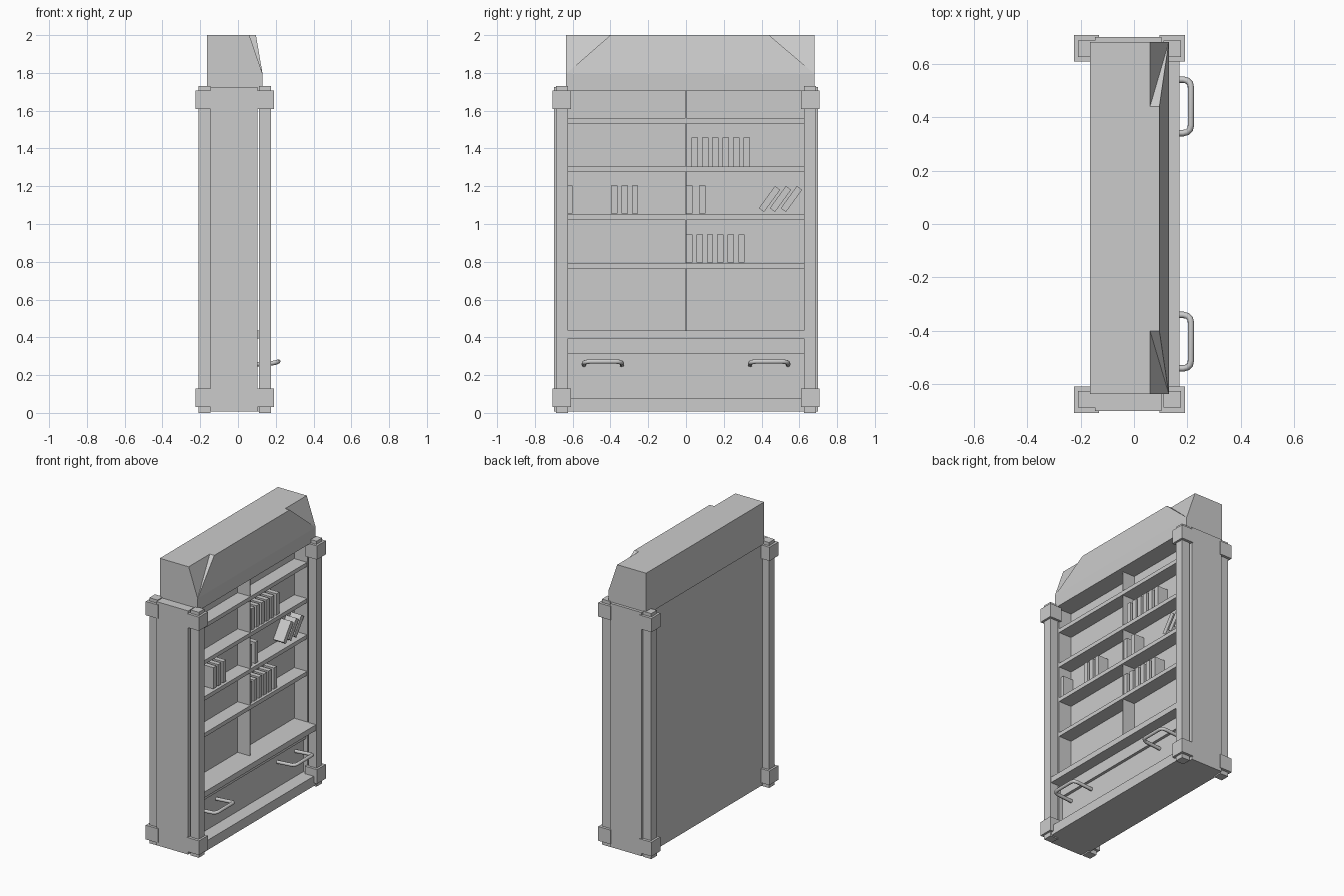
import bpy, bmesh, math

if "Cube" in bpy.data.objects:
    bpy.data.objects.remove(bpy.data.objects["Cube"])


def mesh_object(name, bm):
    bmesh.ops.recalc_face_normals(bm, faces=bm.faces)
    me = bpy.data.meshes.new(name)
    bm.to_mesh(me)
    bm.free()
    ob = bpy.data.objects.new(name, me)
    bpy.context.collection.objects.link(ob)
    return ob


def box(name, x, y, z, tilt=0.0):
    """Box from (min, max) ranges, tilted about its centre around x."""
    bm = bmesh.new()
    bmesh.ops.create_cube(bm, size=1)
    bmesh.ops.scale(bm, vec=(x[1] - x[0], y[1] - y[0], z[1] - z[0]), verts=bm.verts)
    ob = mesh_object(name, bm)
    ob.location = (sum(x) / 2, sum(y) / 2, sum(z) / 2)
    ob.rotation_euler.x = tilt
    return ob


# Corner posts with square blocks at foot and head
for sy, side in ((-1, "front"), (1, "rear")):
    def yr(a, b):
        return tuple(sorted((sy * a, sy * b)))
    for cx, face in ((-0.178, "left"), (0.143, "right")):
        tag = f"{side}_{face}"
        box(f"post_{tag}", (cx - 0.032, cx + 0.032), yr(0.625, 0.687), (0, 1.73))
        for zr, part in (((0.03, 0.13), "foot"), ((1.61, 1.707), "head")):
            box(f"{part}_block_{tag}", (cx - 0.047, cx + 0.047), yr(0.608, 0.706), zr)
    # Side panels
    box(f"side_panel_{side}", (-0.145, 0.102), yr(0.627, 0.7), (0.008, 1.725))

# Back, base, drawer and deep ledge
box("back_panel", (-0.16, 0.0), (-0.63, 0.63), (0.01, 1.705))
box("base_board", (-0.16, 0.165), (-0.63, 0.63), (0.008, 0.077))
box("drawer_front", (0.0, 0.07), (-0.627, 0.627), (0.077, 0.315))
box("drawer_rail", (0.0, 0.09), (-0.627, 0.627), (0.315, 0.395))
box("ledge", (0.0, 0.17), (-0.63, 0.63), (0.395, 0.435))

# Shelves and centre divider
for i, top in enumerate((0.792, 1.05, 1.305, 1.56)):
    box(f"shelf_{i + 1}", (0.0, 0.1), (-0.627, 0.627), (top - 0.028, top))
box("divider", (0.0, 0.095), (-0.003, 0.003), (0.435, 1.705))

# Upright books
rows = [
    (0.795, 0.945, [0.0, 0.055, 0.11, 0.165, 0.22, 0.277]),
    (1.055, 1.205, [-0.635, -0.397, -0.342, -0.287, 0.0, 0.07]),
    (1.305, 1.457, [0.03, 0.085, 0.138, 0.193, 0.248, 0.305]),
]
for r, (z0, z1, starts) in enumerate(rows):
    for i, y in enumerate(starts):
        box(f"book_{r + 1}_{i + 1}", (0.005, 0.085), (y, y + 0.034), (z0, z1))

# Leaning books
for i, y in enumerate((0.442, 0.5, 0.558)):
    box(f"leaning_book_{i + 1}", (0.005, 0.085), (y - 0.017, y + 0.017),
        (1.06, 1.205), math.radians(-36))

# Crown: sloped front with a slanted cut at each end of the top edge
bm = bmesh.new()
ends = []
for ye, yc in ((-0.635, -0.4), (0.68, 0.44)):
    pts = [(-0.165, ye, 1.705), (-0.165, ye, 2), (0.06, ye, 2), (0.13, ye, 1.795),
           (0.13, ye, 1.705), (0.06, yc, 2), (0.095, yc, 2)]
    v = [bm.verts.new(p) for p in pts]
    bm.faces.new(v[:5])
    bm.faces.new((v[2], v[5], v[3]))
    bm.faces.new((v[5], v[6], v[3]))
    ends.append(v)
a, b = ends
for i, j in ((0, 1), (6, 3), (3, 4), (4, 0)):
    bm.faces.new((a[i], a[j], b[j], b[i]))
bm.faces.new([a[k] for k in (1, 2, 5, 6)] + [b[k] for k in (6, 5, 2, 1)])
mesh_object("crown", bm)

# Bent tube drawer handles
for cy, side in ((-0.44, "front"), (0.44, "rear")):
    half = [(0.065, 0.1, 0.255), (0.185, 0.1, 0.264), (0.2, 0.096, 0.267),
            (0.21, 0.086, 0.27), (0.213, 0.07, 0.272)]
    path = [(x, cy - y, z) for x, y, z in half]
    path += [(x, cy + y, z) for x, y, z in reversed(half)]
    cu = bpy.data.curves.new(f"drawer_handle_{side}", "CURVE")
    cu.dimensions = "3D"
    cu.bevel_depth = 0.012
    cu.bevel_resolution = 2
    cu.use_fill_caps = True
    sp = cu.splines.new("POLY")
    sp.points.add(len(path) - 1)
    for p, co in zip(sp.points, path):
        p.co = (*co, 1)
    sp.use_smooth = True
    bpy.context.collection.objects.link(bpy.data.objects.new(cu.name, cu))
